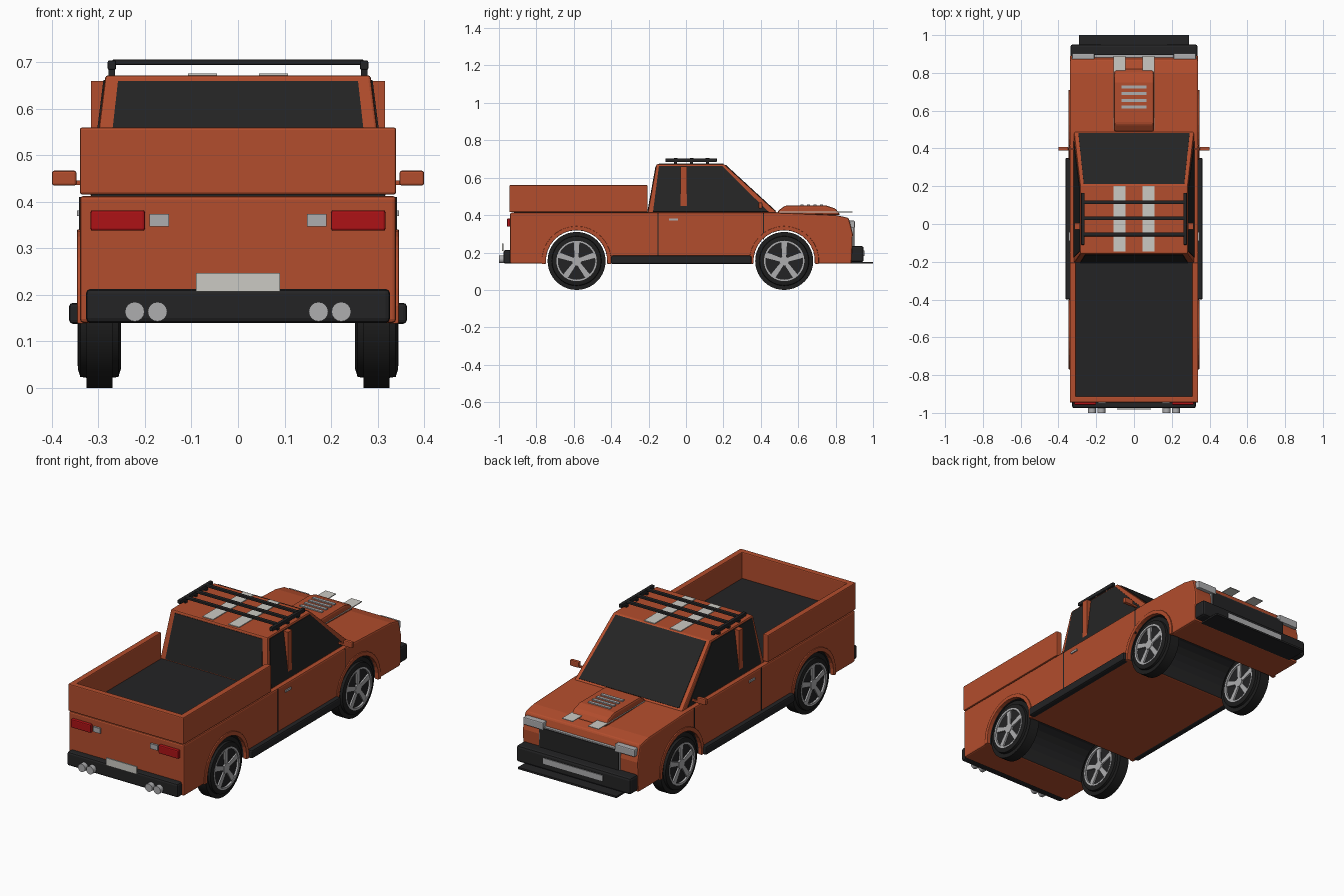
import bpy, bmesh, math
from mathutils import Vector

old = bpy.data.objects.get("Cube")
if old:
    bpy.data.objects.remove(old, do_unlink=True)


def material(name, r, g, b):
    m = bpy.data.materials.new(name)
    m.use_nodes = True
    m.diffuse_color = (r, g, b, 1)
    m.node_tree.nodes["Principled BSDF"].inputs["Base Color"].default_value = (r, g, b, 1)
    return m


PAINT = material("orange paint", 0.45, 0.075, 0.026)
BLACK = material("black trim", 0.017, 0.017, 0.018)
RUBBER = material("tyre rubber", 0.013, 0.013, 0.013)
GLASS = material("dark glass", 0.018, 0.018, 0.018)
SILVER = material("silver", 0.42, 0.42, 0.43)
WHITE = material("off white", 0.6, 0.59, 0.55)
RED = material("red lamp", 0.42, 0.006, 0.008)


def finish(name, bm, mats, bevel=0, smooth=False):
    bmesh.ops.recalc_face_normals(bm, faces=bm.faces)
    me = bpy.data.meshes.new(name)
    bm.to_mesh(me)
    bm.free()
    for m in mats if isinstance(mats, list) else [mats]:
        me.materials.append(m)
    ob = bpy.data.objects.new(name, me)
    bpy.context.collection.objects.link(ob)
    if smooth:
        me.shade_smooth()
        me.set_sharp_from_angle(angle=math.radians(30))
    if bevel:
        mod = ob.modifiers.new("bevel", "BEVEL")
        mod.width, mod.segments = bevel, 2
        mod.limit_method, mod.angle_limit = "ANGLE", math.radians(30)
    return ob


def box(name, x, y, z, mat, bevel=0):
    bm = bmesh.new()
    bmesh.ops.create_cube(bm, size=1)
    for v in bm.verts:
        v.co = [a[0] + (c + 0.5) * (a[1] - a[0]) for a, c in zip((x, y, z), v.co)]
    return finish(name, bm, mat, bevel)


def pair(name, x, y, z, mat, bevel=0):
    box("left_" + name, x, y, z, mat, bevel)
    box("right_" + name, (-x[1], -x[0]), y, z, mat, bevel)


def prism_mesh(profile, x0, x1):
    # side profile (y, z) extruded across x
    bm = bmesh.new()
    face = bm.faces.new([bm.verts.new((x0, y, z)) for y, z in profile])
    ext = bmesh.ops.extrude_face_region(bm, geom=[face])["geom"]
    bmesh.ops.translate(bm, vec=(x1 - x0, 0, 0),
                        verts=[g for g in ext if isinstance(g, bmesh.types.BMVert)])
    return bm


def lathe(name, profile, centre, mat, smooth=True, steps=40):
    # closed (x offset, radius) profile spun around a sideways axle
    bm = bmesh.new()
    c = Vector(centre)
    vs = [bm.verts.new(c + Vector((x, 0, r))) for x, r in profile]
    es = [bm.edges.new((a, b)) for a, b in zip(vs, vs[1:] + vs[:1])]
    bmesh.ops.spin(bm, geom=vs + es, cent=c, axis=(1, 0, 0), angle=math.tau,
                   steps=steps, use_merge=True)
    bmesh.ops.remove_doubles(bm, verts=bm.verts, dist=1e-5)
    return finish(name, bm, mat, smooth=smooth)


def arc(cy, cz, r, a0, a1, n=16):
    return [(cy + r * math.cos(a0 + (a1 - a0) * i / n),
             cz + r * math.sin(a0 + (a1 - a0) * i / n)) for i in range(n + 1)]


AXLES = {"rear": -0.585, "front": 0.525}
HUB, ARCH, BASE = 0.155, 0.166, 0.14
dip = math.asin((HUB - BASE) / ARCH)

# Lower body with wheel tunnels
profile = [(-0.94, BASE)]
for cy in AXLES.values():
    profile += arc(cy, HUB, ARCH, math.pi + dip, -dip)
profile += [(0.885, BASE), (0.892, 0.3), (0.87, 0.385), (0.8, 0.4), (0.49, 0.413), (-0.94, 0.413)]
bm = prism_mesh(profile, -0.34, 0.34)
for f in bm.faces:
    c = f.calc_center_median()
    if abs(c.x) < 0.1 and len(f.verts) == 4 and any(
            math.hypot(c.y - a, c.z - HUB) < ARCH + 0.001 for a in AXLES.values()):
        f.material_index = 1
finish("lower_body", bm, [PAINT, BLACK], 0.008)

# Cargo bed
box("bed_floor", (-0.315, 0.315), (-0.92, -0.2), (0.41, 0.42), BLACK)
pair("bed_wall", (0.308, 0.34), (-0.945, -0.205), (0.416, 0.56), PAINT, 0.005)
box("tailgate", (-0.335, 0.335), (-0.945, -0.913), (0.416, 0.56), PAINT, 0.005)

# Cab: tapered shell, lower ring then roof ring
W0, W1, Z0, Z1 = 0.318, 0.285, 0.41, 0.672
side = [(-0.205, Z0), (-0.158, Z1), (0.205, Z1), (0.49, Z0)]
bm = prism_mesh(side, -W0, W0)
for v in bm.verts:
    if v.co.z > 0.5:
        v.co.x *= W1 / W0
finish("cab", bm, PAINT, 0.006)


def pane(name, corners, left, right, low, high):
    # glass plate inset on a quad: bottom left, bottom right, top right, top left
    a, b, c, d = map(Vector, corners)
    n = (b - a).cross(d - a).normalized()
    bm = bmesh.new()
    pts = [a.lerp(b, u).lerp(d.lerp(c, u), v)
           for u, v in ((left, low), (1 - right, low), (1 - right, 1 - high), (left, 1 - high))]
    f = bm.faces.new([bm.verts.new(p - n * 0.002) for p in pts])
    ext = bmesh.ops.extrude_face_region(bm, geom=[f])["geom"]
    bmesh.ops.translate(bm, vec=n * 0.005,
                        verts=[g for g in ext if isinstance(g, bmesh.types.BMVert)])
    finish(name, bm, GLASS)


(yr, _), (yrt, _), (yft, _), (yf, _) = side
pane("windscreen", [(W0, yf, Z0), (-W0, yf, Z0), (-W1, yft, Z1), (W1, yft, Z1)], 0.035, 0.035, 0.04, 0.02)
pane("rear_window", [(-W0, yr, Z0), (W0, yr, Z0), (W1, yrt, Z1), (-W1, yrt, Z1)], 0.05, 0.05, 0.05, 0.05)
pane("left_window", [(W0, yr, Z0), (W0, yf, Z0), (W1, yft, Z1), (W1, yrt, Z1)], 0.04, 0.06, 0.03, 0.04)
pane("right_window", [(-W0, yf, Z0), (-W0, yr, Z0), (-W1, yrt, Z1), (-W1, yft, Z1)], 0.06, 0.04, 0.03, 0.04)
pair("door_pillar", (0.28, 0.316), (-0.03, 0.005), (0.412, 0.66), PAINT)

# Bonnet scoop, slats and stripes
finish("bonnet_scoop", prism_mesh([(0.485, 0.405), (0.495, 0.425), (0.53, 0.451), (0.75, 0.451),
                                   (0.8, 0.435), (0.825, 0.4)], -0.105, 0.105), PAINT, 0.01)
for i in range(4):
    y = 0.62 + 0.035 * i
    box(f"scoop_slat_{i}", (-0.065, 0.065), (y - 0.008, y + 0.008), (0.45, 0.457), SILVER)
pair("bonnet_stripe", (0.045, 0.108), (0.5, 0.89), (0.414, 0.418), WHITE)
pair("roof_stripe", (0.045, 0.108), (-0.145, 0.2), (0.67, 0.676), WHITE)

# Roof rack
pair("rack_rail", (0.262, 0.28), (-0.11, 0.165), (0.684, 0.704), BLACK, 0.003)
for i, y in enumerate((-0.055, 0.03, 0.115)):
    box(f"rack_bar_{i}", (-0.27, 0.27), (y - 0.01, y + 0.01), (0.694, 0.706), BLACK, 0.003)
    pair(f"rack_foot_{i}", (0.264, 0.278), (y - 0.008, y + 0.008), (0.665, 0.69), BLACK)

# Front end
box("front_bumper", (-0.337, 0.337), (0.88, 0.95), (0.148, 0.235), BLACK, 0.012)
box("front_splitter", (-0.29, 0.29), (0.88, 1.0), (0.14, 0.15), BLACK)
box("bumper_insert", (-0.175, 0.175), (0.945, 0.954), (0.182, 0.212), SILVER)
box("grille_frame", (-0.238, 0.238), (0.88, 0.896), (0.225, 0.345), SILVER)
box("grille", (-0.232, 0.232), (0.88, 0.9), (0.225, 0.339), BLACK)
pair("headlight", (0.21, 0.328), (0.865, 0.903), (0.33, 0.37), SILVER, 0.005)

# Rear end
box("rear_bumper", (-0.327, 0.327), (-0.975, -0.93), (0.14, 0.213), BLACK, 0.01)
box("rear_plate", (-0.09, 0.09), (-0.983, -0.976), (0.207, 0.247), WHITE)
pair("tail_light", (0.2, 0.317), (-0.957, -0.93), (0.338, 0.382), RED, 0.005)
pair("reversing_light", (0.148, 0.19), (-0.95, -0.93), (0.347, 0.374), SILVER)
for s, side_name in ((1, "left"), (-1, "right")):
    for i, x in enumerate((0.173, 0.222)):
        bm = bmesh.new()
        bmesh.ops.create_cone(bm, cap_ends=True, segments=16, radius1=0.021, radius2=0.021, depth=0.06)
        for v in bm.verts:
            v.co = (v.co.x + s * x, v.co.z - 0.97, v.co.y + 0.164)
        finish(f"{side_name}_exhaust_{i}", bm, SILVER, smooth=True)

# Flanks: sills, mirrors, door seams and handles
pair("side_sill", (0.325, 0.363), (-0.4, 0.35), (0.138, 0.183), BLACK, 0.008)
pair("mirror", (0.347, 0.4), (0.388, 0.408), (0.435, 0.467), PAINT, 0.005)
pair("mirror_arm", (0.3, 0.35), (0.393, 0.403), (0.436, 0.446), PAINT)
pair("rear_door_seam", (0.335, 0.342), (-0.152, -0.147), (0.18, 0.41), BLACK)
pair("front_door_seam", (0.335, 0.342), (0.413, 0.418), (0.27, 0.41), BLACK)
pair("door_handle", (0.335, 0.346), (-0.09, -0.043), (0.37, 0.381), SILVER)

# Wheels and arch flares
half = [(0.045, 0.1), (0.046, 0.115), (0.041, 0.131), (0.028, 0.133), (0.028, 0.155)]
tyre = half + [(-x, r) for x, r in reversed(half)]
rim = [(0.047, 0.098), (0.047, 0.108), (-0.047, 0.108), (-0.047, 0.098)]
disc = [(0.036, 0.0), (0.036, 0.1), (-0.036, 0.1), (-0.036, 0.0)]
hub_cap = [(0.046, 0.0), (0.046, 0.026), (-0.046, 0.026), (-0.046, 0.0)]
for end, cy in AXLES.items():
    for s, side_name in ((1, "left"), (-1, "right")):
        tag = f"{end}_{side_name}"
        c = (s * 0.298, cy, HUB)
        lathe(tag + "_tyre", tyre, c, RUBBER)
        lathe(tag + "_rim", rim, c, SILVER)
        lathe(tag + "_wheel_disc", disc, c, BLACK)
        lathe(tag + "_hub", hub_cap, c, SILVER)
        for k in range(5):
            a = math.pi / 2 + k * math.tau / 5
            pts = [(r * math.cos(a) - w * math.sin(a) + cy, r * math.sin(a) + w * math.cos(a) + HUB)
                   for r, w in ((0.015, -0.01), (0.1, -0.015), (0.1, 0.015), (0.015, 0.01))]
            finish(f"{tag}_spoke_{k}", prism_mesh(pts, c[0] - 0.044, c[0] + 0.044), SILVER)
        ring = arc(cy, HUB, ARCH - 0.002, math.pi + dip, -dip) + arc(cy, HUB, 0.186, -dip, math.pi + dip)
        finish(tag + "_arch_flare", prism_mesh(ring, s * 0.325, s * 0.346), PAINT, 0.003)
